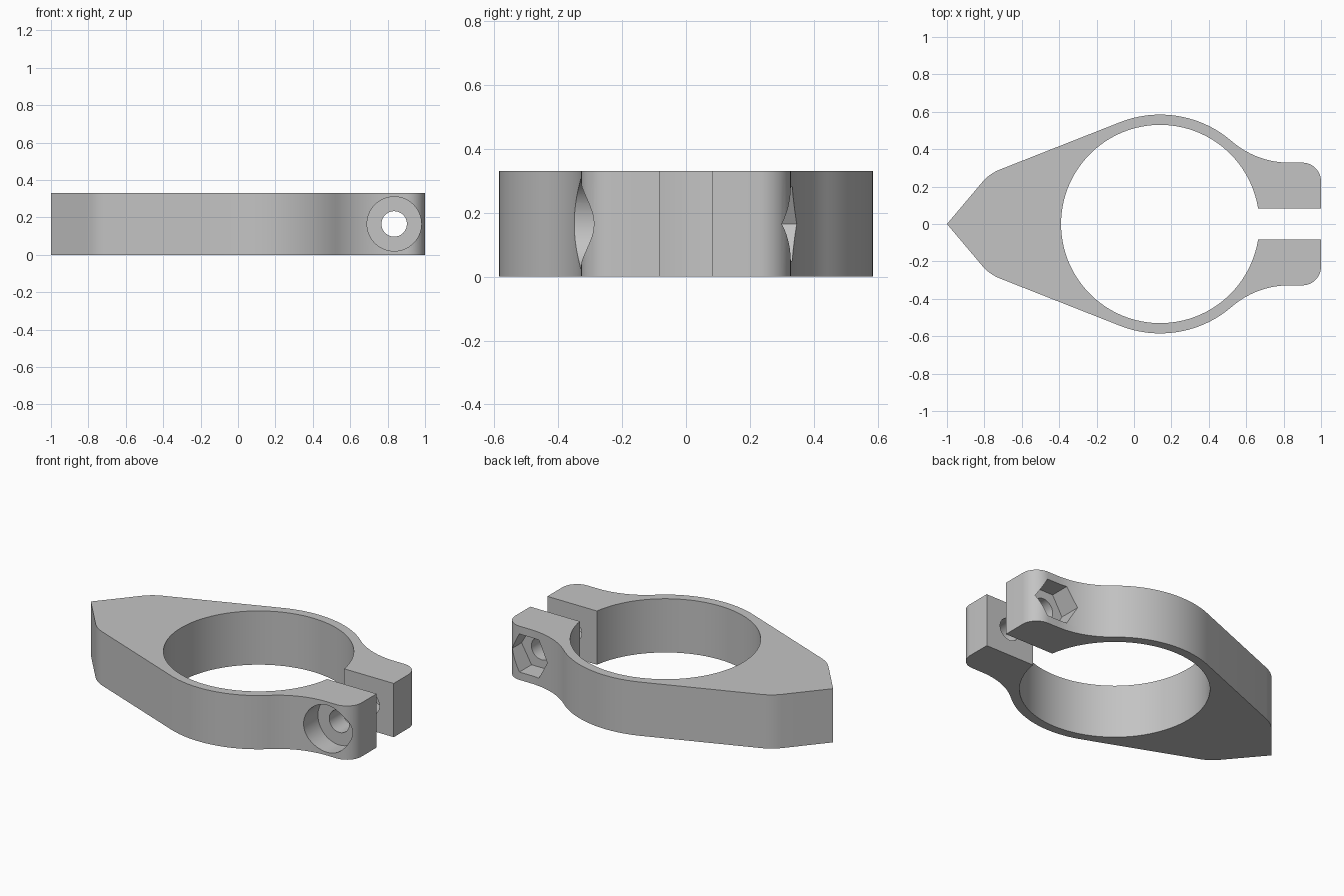
import bpy
import bmesh
from math import sin, cos, asin, atan2, radians, hypot, pi
from mathutils import Vector, Matrix

cube = bpy.data.objects.get("Cube")
if cube:
    bpy.data.objects.remove(cube, do_unlink=True)

HEIGHT = 0.33
RING_X, BORE, OUTER = 0.14, 0.53, 0.585    # ring centre and radii
GAP = 0.083                                # half width of the slot
LUG_Y, CORNER = 0.328, 0.1                 # lug outer side and its rounding
BOLT = Vector((0.835, 0, HEIGHT / 2))
POCKET_FLOOR = 0.21

metal = bpy.data.materials.new("plain grey")
metal.use_nodes = True
grey = (0.55, 0.55, 0.55, 1)
metal.diffuse_color = grey
metal.node_tree.nodes["Principled BSDF"].inputs["Base Color"].default_value = grey


def arc(cx, cy, r, start, end, steps):
    angles = [start + (end - start) * i / steps for i in range(steps + 1)]
    return [Vector((cx + r * cos(a), cy + r * sin(a))) for a in angles]


def rounded(a, corner, b, size, steps=8):
    p = corner + (a - corner).normalized() * size
    q = corner + (b - corner).normalized() * size
    ts = [i / steps for i in range(steps + 1)]
    return [p * (1 - t) ** 2 + corner * 2 * t * (1 - t) + q * t * t for t in ts]


def make_object(name, bm):
    bmesh.ops.recalc_face_normals(bm, faces=bm.faces[:])
    mesh = bpy.data.meshes.new(name)
    bm.to_mesh(mesh)
    bm.free()
    mesh.materials.append(metal)
    obj = bpy.data.objects.new(name, mesh)
    bpy.context.collection.objects.link(obj)
    return obj


def cutter(name, radius, sides, y0, y1):
    """Prism lying along y on the bolt axis, with a corner towards x."""
    bm = bmesh.new()
    place = (Matrix.Translation(BOLT + Vector((0, (y0 + y1) / 2, 0)))
             @ Matrix.Rotation(pi / 2, 4, "X"))
    bmesh.ops.create_cone(bm, cap_ends=True, segments=sides, radius1=radius,
                          radius2=radius, depth=y1 - y0, matrix=place)
    # turn the hexagon so that a corner points along x
    if sides == 6:
        top = max(v.co.z for v in bm.verts) - BOLT.z
        if top > radius * 0.95:
            bmesh.ops.rotate(bm, verts=bm.verts[:], cent=BOLT,
                             matrix=Matrix.Rotation(radians(30), 3, "Y"))
    obj = make_object(name, bm)
    obj.hide_render = True
    return obj


# Upper half of the outline, from the pointed tip round to the bore
tip = Vector((-1, 0))
tangent_angle = radians(111.5)
tangent = Vector((RING_X + OUTER * cos(tangent_angle), OUTER * sin(tangent_angle)))
shoulder = Vector((-0.773, 0.269))
fillet_x = 0.83
dx = fillet_x - RING_X
fillet_r = (dx ** 2 + LUG_Y ** 2 - OUTER ** 2) / (2 * (OUTER - LUG_Y))
fillet_y = LUG_Y + fillet_r
join = atan2(fillet_y, dx)

half = rounded(tip, shoulder, tangent, 0.06)
half += arc(RING_X, 0, OUTER, tangent_angle, join, 24)
half += arc(fillet_x, fillet_y, fillet_r, join + pi, 1.5 * pi, 16)[1:]
half += arc(1 - CORNER, LUG_Y - CORNER, CORNER, pi / 2, 0, 12)
half.append(Vector((1, GAP)))
half += arc(RING_X, 0, BORE, asin(GAP / BORE), pi, 48)

# Outline: upper half, then its mirror image back to the tip
outline = half + [Vector((p.x, -p.y)) for p in reversed(half[:-1])] + [tip]

# Clamp body
bm = bmesh.new()
base = bm.faces.new([bm.verts.new((p.x, p.y, 0)) for p in outline])
lift = bmesh.ops.extrude_face_region(bm, geom=[base])
raised = [g for g in lift["geom"] if isinstance(g, bmesh.types.BMVert)]
bmesh.ops.translate(bm, verts=raised, vec=(0, 0, HEIGHT))
clamp = make_object("clamp_body", bm)

# Bolt hole, round head pocket in front, hexagonal nut pocket at the back
cutters = [cutter("bolt_hole_cutter", 0.068, 48, -0.5, 0.5),
           cutter("head_pocket_cutter", 0.145, 64, -0.5, -POCKET_FLOOR),
           cutter("nut_pocket_cutter", 0.135, 6, POCKET_FLOOR, 0.5)]

bpy.ops.object.select_all(action="DESELECT")
bpy.context.view_layer.objects.active = clamp
clamp.select_set(True)
for tool in cutters:
    mod = clamp.modifiers.new(tool.name, "BOOLEAN")
    mod.operation = "DIFFERENCE"
    mod.solver = "EXACT"
    mod.object = tool
    bpy.ops.object.modifier_apply(modifier=mod.name)
for tool in cutters:
    bpy.data.objects.remove(tool, do_unlink=True)
bpy.ops.object.shade_smooth_by_angle(angle=radians(25))
